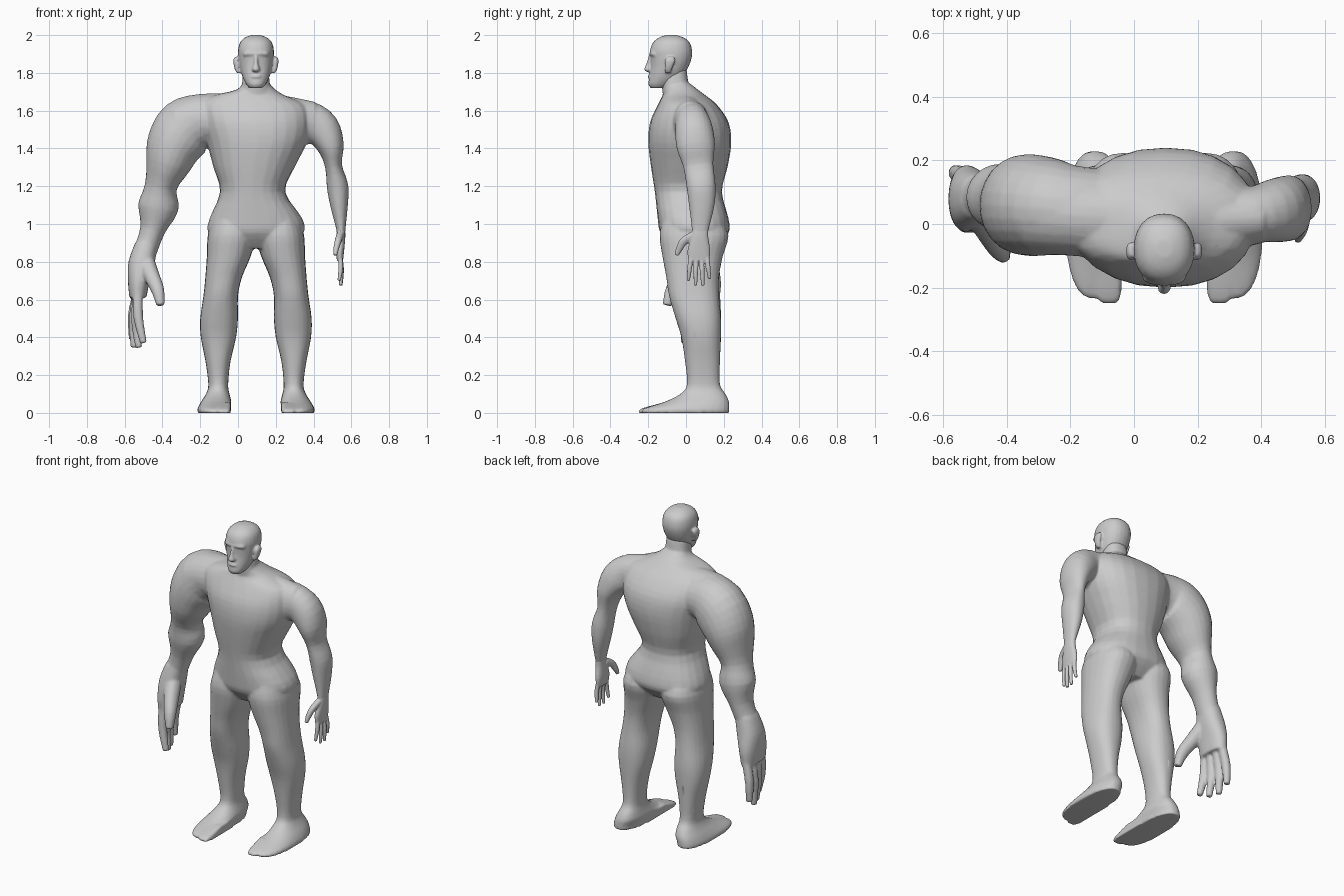
import bpy, bmesh, math
from mathutils import Vector

CX = 0.095  # body axis (the model leans away from its big arm)


def spline(pts, steps):
    """Catmull-Rom through tuples of any length."""
    out = []
    for i in range(len(pts) - 1):
        p = [pts[max(i - 1, 0)], pts[i], pts[i + 1], pts[min(i + 2, len(pts) - 1)]]
        for s in range(steps):
            t = s / steps
            out.append([0.5 * (2 * b + (c - a) * t + (2 * a - 5 * b + 4 * c - d) * t * t
                               + (3 * b - a - 3 * c + d) * t ** 3) for a, b, c, d in zip(*p)])
    return out + [list(pts[-1])]


def loft(bm, secs, flat=True, power=2.3, sides=24, steps=3):
    """Skin ellipses (x, y, z, side radius, depth radius); flat keeps them level."""
    secs = spline(secs, steps)
    rings = []
    for i, (x, y, z, ra, rb) in enumerate(secs):
        tan = Vector((0, 0, 1))
        if not flat:
            tan = (Vector(secs[min(i + 1, len(secs) - 1)][:3]) - Vector(secs[max(i - 1, 0)][:3])).normalized()
        side = Vector((0, 1, 0)).cross(tan).normalized()
        front = tan.cross(side)
        ring = []
        for k in range(sides):
            a = 2 * math.pi * k / sides
            c, s = math.cos(a), math.sin(a)
            u = math.copysign(abs(c) ** (2 / power), c) * ra
            v = math.copysign(abs(s) ** (2 / power), s) * rb
            ring.append(bm.verts.new(Vector((x, y, z)) + side * u + front * v))
        rings.append(ring)
    for r, q in zip(rings, rings[1:]):
        for k in range(sides):
            bm.faces.new((r[k], r[(k + 1) % sides], q[(k + 1) % sides], q[k]))
    bm.faces.new(rings[0])
    bm.faces.new(rings[-1])


def finish(bm, name, voxel, ratio, smooth):
    """Fuse the overlapping skins into one smooth surface."""
    bmesh.ops.recalc_face_normals(bm, faces=bm.faces)
    me = bpy.data.meshes.new(name)
    bm.to_mesh(me)
    bm.free()
    ob = bpy.data.objects.new(name, me)
    bpy.context.collection.objects.link(ob)
    m = ob.modifiers.new("fuse", 'REMESH')
    m.mode, m.voxel_size, m.use_smooth_shade = 'VOXEL', voxel, True
    m = ob.modifiers.new("soften", 'SMOOTH')
    m.factor, m.iterations = 0.5, smooth
    m = ob.modifiers.new("reduce", 'DECIMATE')
    m.ratio = ratio
    return ob


def span(z, x0, x1, y0, y1):
    """Level section from its extents."""
    return ((x0 + x1) / 2, (y0 + y1) / 2, z, (x1 - x0) / 2, (y1 - y0) / 2)


def hand(bm, palm, tips, thumb, r):
    """Palm, four hanging fingers spread along y, and a thumb."""
    loft(bm, palm)
    kx, ky, kz, _, kw = palm[0]
    for i, (tx, ty, tz) in enumerate(tips):
        y = ky + kw * (-0.75 + 0.5 * i)
        base = Vector((kx, y, kz + 0.03))
        tip = Vector((tx, ty, tz))
        mid = base.lerp(tip, 0.5) + Vector((math.copysign(r * 0.5, kx), 0, 0))
        loft(bm, [(*base, r, r), (*mid, r, r), (*tip, r * 0.7, r * 0.7)], False, 2.2, 10)
    loft(bm, thumb, False, 2.2, 12)


body = bmesh.new()
# Torso
loft(body, [span(0.87, -0.05, 0.24, -0.07, 0.15), span(0.95, -0.155, 0.345, -0.135, 0.225),
            span(1.03, -0.15, 0.34, -0.15, 0.225), span(1.17, -0.095, 0.25, -0.165, 0.19),
            span(1.3, -0.13, 0.30, -0.185, 0.22), span(1.43, -0.165, 0.365, -0.20, 0.24),
            span(1.54, -0.20, 0.385, -0.19, 0.225), span(1.63, -0.21, 0.36, -0.15, 0.165),
            span(1.68, -0.13, 0.25, -0.125, 0.105), span(1.71, -0.01, 0.20, -0.12, 0.065),
            span(1.745, 0.025, 0.165, -0.12, 0.02)], power=2.3)
# Shoulder yoke bridging both arms
loft(body, [(-0.29, 0.045, 1.52, 0.14, 0.14), (-0.2, 0.03, 1.55, 0.138, 0.13),
            (0.0, 0.015, 1.555, 0.138, 0.125), (0.2, 0.01, 1.55, 0.135, 0.11),
            (0.4, 0.02, 1.535, 0.112, 0.08)], flat=False, power=2.0)
# Neck
loft(body, [(CX, 0.0, 1.6, 0.11, 0.10), (CX, -0.05, 1.7, 0.08, 0.075), (CX, -0.065, 1.82, 0.066, 0.068)])
# Legs and feet, with a straight inner toe edge
for mirror in (1, -1):
    leg = [span(0.0, -0.215, -0.04, -0.235, 0.23), span(0.022, -0.215, -0.04, -0.225, 0.23),
           span(0.06, -0.195, -0.035, -0.11, 0.228), span(0.1, -0.17, -0.045, -0.03, 0.21),
           span(0.15, -0.157, -0.052, 0.005, 0.18), span(0.27, -0.172, -0.04, -0.005, 0.18),
           span(0.4, -0.197, -0.01, -0.025, 0.185), span(0.5, -0.2, 0.0, -0.055, 0.185),
           span(0.62, -0.183, 0.0, -0.09, 0.175), span(0.72, -0.173, 0.022, -0.105, 0.175),
           span(0.83, -0.165, 0.068, -0.125, 0.195), span(0.94, -0.16, 0.095, -0.14, 0.225),
           span(1.03, -0.13, 0.08, -0.12, 0.18)]
    toe = [span(0.0, -0.12, -0.038, -0.25, 0.05), span(0.022, -0.12, -0.038, -0.238, 0.05),
           span(0.055, -0.12, -0.038, -0.12, 0.05)]
    if mirror < 0:
        leg, toe = [[(2 * CX - s[0],) + s[1:] for s in part] for part in (leg, toe)]
    loft(body, leg)
    loft(body, toe, power=5)
# Huge right arm
loft(body, [(-0.06, 0.05, 1.53, 0.12, 0.12), (-0.19, 0.045, 1.54, 0.145, 0.14),
            (-0.275, 0.055, 1.505, 0.163, 0.155), (-0.335, 0.06, 1.42, 0.15, 0.16),
            (-0.37, 0.06, 1.32, 0.122, 0.145), (-0.408, 0.07, 1.2, 0.085, 0.105),
            (-0.422, 0.085, 1.09, 0.108, 0.105), (-0.452, 0.09, 0.97, 0.067, 0.08),
            (-0.49, 0.085, 0.86, 0.062, 0.07)], flat=False, power=2.0)
# Slim left arm
loft(body, [(0.27, 0.03, 1.54, 0.11, 0.09), (0.37, 0.03, 1.545, 0.105, 0.088),
            (0.445, 0.042, 1.5, 0.097, 0.1), (0.49, 0.052, 1.41, 0.072, 0.102),
            (0.505, 0.065, 1.31, 0.045, 0.08), (0.527, 0.08, 1.2, 0.057, 0.077),
            (0.535, 0.083, 1.1, 0.047, 0.068), (0.545, 0.075, 0.97, 0.024, 0.045),
            (0.546, 0.07, 0.9, 0.018, 0.04)], flat=False, power=2.1)
# Big hand, fused to its arm
hand(body,
     [(-0.53, 0.08, 0.61, 0.045, 0.1), (-0.525, 0.08, 0.7, 0.058, 0.105),
      (-0.51, 0.08, 0.8, 0.07, 0.09), (-0.485, 0.085, 0.9, 0.06, 0.072)],
     [(-0.50, -0.01, 0.37), (-0.525, 0.047, 0.345), (-0.55, 0.105, 0.345), (-0.56, 0.165, 0.39)],
     [(-0.49, 0.05, 0.8, 0.05, 0.05), (-0.455, -0.02, 0.72, 0.042, 0.045),
      (-0.425, -0.075, 0.65, 0.035, 0.035), (-0.41, -0.1, 0.57, 0.022, 0.024)], 0.026)
finish(body, "body", 0.008, 0.25, 3)

# Small hand, finer mesh for its thin fingers
small = bmesh.new()
hand(small,
     [(0.54, 0.068, 0.805, 0.016, 0.055), (0.54, 0.068, 0.86, 0.022, 0.06),
      (0.545, 0.072, 0.93, 0.023, 0.046), (0.545, 0.076, 0.98, 0.022, 0.042)],
     [(0.535, 0.012, 0.70), (0.543, 0.05, 0.675), (0.545, 0.089, 0.675), (0.54, 0.125, 0.71)],
     [(0.54, 0.045, 0.94, 0.02, 0.025), (0.53, -0.01, 0.91, 0.018, 0.022),
      (0.52, -0.035, 0.87, 0.015, 0.018), (0.515, -0.05, 0.835, 0.01, 0.011)], 0.0125)
finish(small, "small_hand", 0.004, 0.4, 2)

# Head with nose, brow, lips and ears
head = bmesh.new()


def level(z, r, y0, y1):
    return span(z, CX - r, CX + r, y0, y1)


loft(head, [level(1.72, 0.035, -0.187, -0.11), level(1.74, 0.052, -0.199, -0.07),
            level(1.78, 0.072, -0.194, -0.02), level(1.83, 0.086, -0.187, 0.012),
            level(1.88, 0.094, -0.188, 0.03), level(1.92, 0.095, -0.19, 0.032),
            level(1.96, 0.085, -0.175, 0.02), level(1.986, 0.06, -0.145, -0.01),
            level(2.0, 0.025, -0.105, -0.05)], power=2.2)
loft(head, [(CX, -0.19, 1.805, 0.012, 0.014), (CX, -0.197, 1.817, 0.022, 0.025),
            (CX, -0.19, 1.85, 0.012, 0.02), (CX, -0.18, 1.9, 0.012, 0.014)], power=2, sides=12)
loft(head, [(CX, -0.16, 1.885, 0.065, 0.02), (CX, -0.165, 1.9, 0.07, 0.03),
            (CX, -0.16, 1.92, 0.06, 0.025)], sides=16)
loft(head, [(CX, -0.18, 1.768, 0.022, 0.014), (CX, -0.185, 1.78, 0.03, 0.018),
            (CX, -0.18, 1.792, 0.022, 0.014)], sides=12)
for s in (-1, 1):
    loft(head, [(CX + s * 0.09, -0.095, 1.8, 0.012, 0.014), (CX + s * 0.1, -0.092, 1.825, 0.014, 0.02),
                (CX + s * 0.106, -0.085, 1.865, 0.014, 0.028), (CX + s * 0.102, -0.083, 1.885, 0.01, 0.018)],
         sides=14)
finish(head, "head", 0.006, 0.35, 2)
